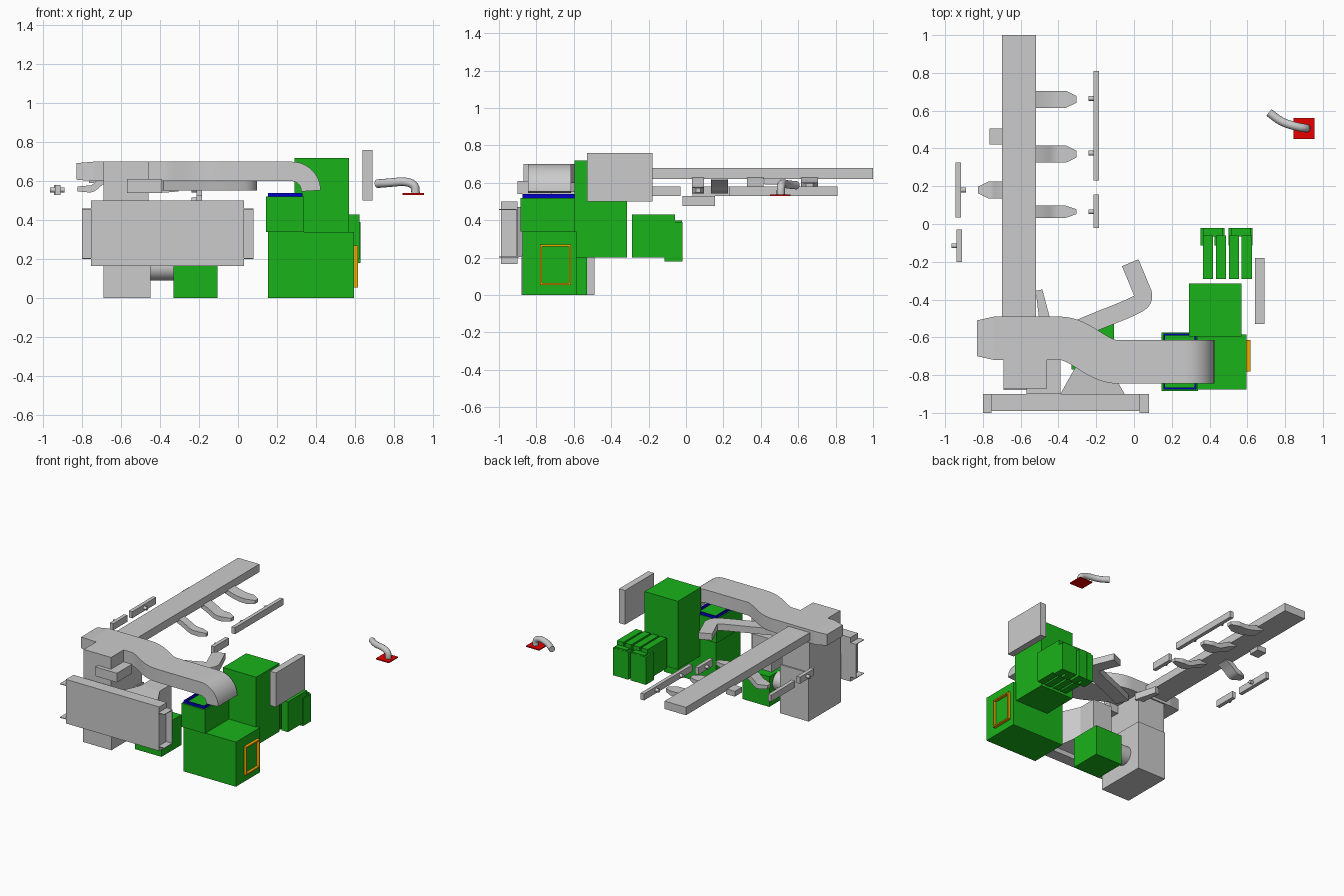
import bpy, bmesh, math
from mathutils import Vector

if "Cube" in bpy.data.objects:
    bpy.data.objects.remove(bpy.data.objects["Cube"])

def material(name, rgb):
    m = bpy.data.materials.new(name)
    m.diffuse_color = (*rgb, 1)
    m.use_nodes = True
    m.node_tree.nodes["Principled BSDF"].inputs["Base Color"].default_value = m.diffuse_color
    return m

GREEN = material("green", (0.01, 0.45, 0.01))
BLUE = material("blue", (0.0, 0.0, 0.6))
RED = material("red", (0.8, 0.0, 0.0))
ORANGE = material("orange", (0.85, 0.4, 0.0))

def finish(name, bm, mat=None, smooth=False):
    bmesh.ops.recalc_face_normals(bm, faces=bm.faces)
    me = bpy.data.meshes.new(name)
    bm.to_mesh(me)
    bm.free()
    ob = bpy.data.objects.new(name, me)
    bpy.context.collection.objects.link(ob)
    if mat:
        me.materials.append(mat)
    if smooth:
        bpy.ops.object.select_all(action='DESELECT')
        ob.select_set(True)
        bpy.context.view_layer.objects.active = ob
        bpy.ops.object.shade_smooth_by_angle(angle=math.radians(35))
    return ob

def add_box(bm, x, y, z):
    vs = bmesh.ops.create_cube(bm, size=1)["verts"]
    for v in vs:
        v.co = [(a + b) / 2 + c * (b - a) for (a, b), c in zip((x, y, z), v.co)]

def boxes(name, specs, mat=None):
    bm = bmesh.new()
    for s in specs:
        add_box(bm, *s)
    return finish(name, bm, mat)

def box(name, x, y, z, mat=None):
    return boxes(name, [(x, y, z)], mat)

def loft(name, rings, smooth=False):
    bm = bmesh.new()
    rows = [[bm.verts.new(p) for p in r] for r in rings]
    n = len(rows[0])
    for a, b in zip(rows, rows[1:]):
        for i in range(n):
            bm.faces.new((a[i], a[(i + 1) % n], b[(i + 1) % n], b[i]))
    bm.faces.new(rows[0])
    bm.faces.new(rows[-1])
    return finish(name, bm, None, smooth)

def rounded(pts, times=3):
    # corner cutting that keeps the end points
    pts = [Vector(p) for p in pts]
    for _ in range(times):
        out = [pts[0]]
        for a, b in zip(pts, pts[1:]):
            out += [a.lerp(b, 0.25), a.lerp(b, 0.75)]
        pts = out + [pts[-1]]
    return pts

def sweep(name, pts, widths, heights, sides=4):
    # rectangular (4) or round duct along a path
    pts = [Vector(p) for p in pts]
    n = len(pts)
    widths = widths if isinstance(widths, list) else [widths] * n
    heights = heights if isinstance(heights, list) else [heights] * n
    side, rings = None, []
    for i, p in enumerate(pts):
        t = (pts[min(i + 1, n - 1)] - pts[max(i - 1, 0)]).normalized()
        s = t.cross(Vector((0, 0, 1)))
        if s.length > 0.05:
            side = s.normalized()
        up = side.cross(t)
        if sides == 4:
            ring = [(-.5, -.5), (.5, -.5), (.5, .5), (-.5, .5)]
        else:
            ring = [(math.cos(k * math.tau / sides) / 2, math.sin(k * math.tau / sides) / 2)
                    for k in range(sides)]
        rings.append([p + side * a * widths[i] + up * b * heights[i] for a, b in ring])
    return loft(name, rings, n > 5 or sides > 4)

# Furnace cabinet, plenum and trunk
box("furnace_cabinet", (-.69, -.45), (-.88, -.49), (0, .37))
box("plenum", (-.69, -.46), (-.87, -.50), (.37, .70))
box("plenum_stub", (-.57, -.39), (-.90, -.72), (.54, .61))
box("trunk_duct", (-.70, -.52), (-.50, 1.0), (.62, .68))

# Main supply duct: S bend, then an elbow down
path = [(-.74, -.605, .65)]
for i in range(17):
    f = i / 16
    path.append((-.395 + .31 * f, -.605 - .0625 * (1 - math.cos(math.pi * f)), .65))
for i in range(13):
    a = math.pi / 2 * i / 12
    path.append((.275 + .1 * math.sin(a), -.73, .55 + .1 * math.cos(a)))
sweep("supply_duct", path, .23, .10)
sweep("supply_duct_end", [(-.83, -.605, .65), (-.74, -.605, .65)], [.19, .23], [.085, .10])

# Filter box with open end channels
box("filter_box", (-.755, .03), (-.99, -.90), (.165, .50))
for tag, x in (("left", (-.80, -.755)), ("right", (.03, .08))):
    boxes("filter_channel_" + tag, [(x, (-.907, -.90), (.20, .46)),
                                    (x, (-1.0, -.90), (.455, .46)),
                                    (x, (-1.0, -.90), (.20, .205))])

# Hood into the fan
def rect_xz(x0, x1, y, z0, z1):
    return [(x0, y, z0), (x1, y, z0), (x1, y, z1), (x0, y, z1)]
loft("hood", [rect_xz(-.39, -.05, -.90, .20, .47), rect_xz(-.30, -.14, -.74, .25, .48)])
box("fan_duct", (-.30, -.14), (-.74, -.60), (.22, .48))
box("fan", (-.33, -.105), (-.77, -.53), (0, .23), GREEN)
sweep("fan_pipe", [(-.46, -.64, .16), (-.32, -.64, .16)], .14, .14, 24)

# Curved branch ducts near the plenum
sweep("curved_branch", rounded([(-.40, -.60, .577), (-.20, -.515, .577), (-.02, -.445, .577),
                                (.06, -.40, .577), (.03, -.325, .577), (-.02, -.205, .577)]), .095, .05)
sweep("small_branch", [(-.47, -.52, .575), (-.503, -.35, .575)], [.06, .036], .05)

# Branch boots along the trunk: side, y, reach, width, end height
for i, (d, y, w, z) in enumerate([(1, .66, .09, .585), (1, .37, .09, .56),
                                  (1, .065, .064, .56), (-1, .18, .09, .56)]):
    x = -.61 + d * .04
    tip = -.305 if d > 0 else -.825
    curve = rounded([(x, y, .63), (x + (tip - x) * .3, y, .60),
                     (x + (tip - x) * .55, y, z), (tip - d * .055, y, z)], 2)
    m = len(curve)
    curve.append(Vector((tip, y, z)))
    sweep("branch_boot_%d" % i, curve, [w] * m + [w * .4], [.035] * m + [.025])
box("trunk_side_stub", (-.765, -.69), (.42, .505), (.59, .63))

# Wall registers with inlet stubs
def register(name, x, y, z, stubs):
    box(name, (x - .014, x + .014), y, z)
    zc = sum(z) / 2
    for k, (sx, sy) in enumerate(stubs):
        sweep(name + "_stub_%d" % k, [(x, sy, zc), (x + sx, sy, zc)], .026, .026, 12)

register("register_long_right", -.20, (.23, .81), (.53, .58), [(-.04, .665), (-.04, .375)])
register("register_short_right", -.20, (-.02, .155), (.475, .53), [(-.04, .065)])
register("register_long_left", -.93, (.035, .325), (.53, .58), [(.04, .18)])
register("register_short_left", -.925, (-.20, -.03), (.53, .58), [(-.04, -.115)])

# Green machine cabinets
box("machine_base", (.155, .595), (-.875, -.585), (0, .34), GREEN)
box("machine_ledge", (.145, .34), (-.885, -.575), (.34, .52), GREEN)
box("tall_cabinet", (.29, .57), (-.595, -.315), (.20, .72), GREEN)

# Blue outlet frame
boxes("outlet_frame", [((.155, .165), (-.875, -.58), (.52, .54)),
                       ((.32, .33), (-.875, -.58), (.52, .54)),
                       ((.165, .32), (-.875, -.865), (.52, .54)),
                       ((.165, .32), (-.59, -.58), (.52, .54))], BLUE)

# Orange inlet frame
boxes("inlet_frame", [((.595, .617), (-.78, -.77), (.055, .27)),
                      ((.595, .617), (-.625, -.615), (.055, .27)),
                      ((.595, .617), (-.77, -.625), (.055, .065)),
                      ((.595, .617), (-.77, -.625), (.26, .27))], ORANGE)

# Row of four units joined in pairs
for i, x in enumerate((.365, .433, .503, .57)):
    box("unit_%d" % i, (x, x + .054), (-.29, -.06), (.20, .43), GREEN)
for i, x in enumerate((.352, .50)):
    boxes("unit_coupling_%d" % i, [((x, x + .055), (-.115, -.02), (.18, .39)),
                                   ((x + .075, x + .128), (-.115, -.02), (.18, .39)),
                                   ((x + .015, x + .118), (-.065, -.022), (.18, .40))], GREEN)

# Side panel
box("wall_panel", (.64, .69), (-.53, -.18), (.50, .76))

# Red drain plate and its pipe
box("drain_plate", (.845, .955), (.45, .56), (.53, .538), RED)
sweep("drain_pipe", rounded([(.715, .59, .587), (.78, .54, .592), (.86, .515, .60),
                             (.91, .507, .58), (.912, .507, .535)]), .044, .044, 16)
